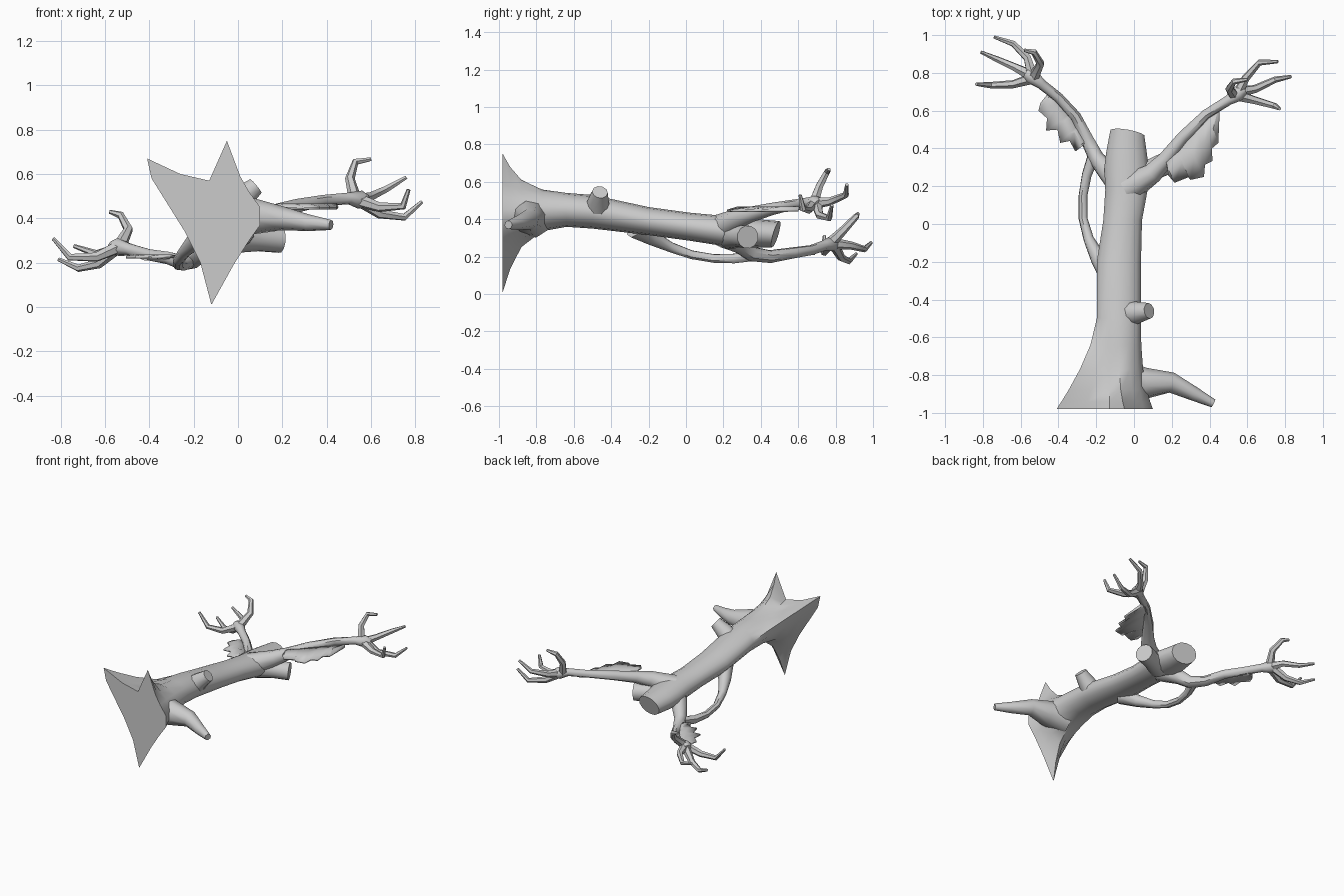
import bpy, bmesh, math
from mathutils import Vector


def finish(name, bm, angle=45):
    bmesh.ops.recalc_face_normals(bm, faces=bm.faces)
    me = bpy.data.meshes.new(name)
    bm.to_mesh(me)
    bm.free()
    ob = bpy.data.objects.new(name, me)
    bpy.context.collection.objects.link(ob)
    bpy.ops.object.select_all(action='DESELECT')
    ob.select_set(True)
    bpy.context.view_layer.objects.active = ob
    bpy.ops.object.shade_smooth_by_angle(angle=math.radians(angle))
    return ob


def loft(bm, rings):
    """Bridge rings of points and cap both ends."""
    vs = [[bm.verts.new(p) for p in r] for r in rings]
    n = len(vs[0])
    for a, b in zip(vs, vs[1:]):
        for i in range(n):
            j = (i + 1) % n
            bm.faces.new((a[i], a[j], b[j], b[i]))
    bm.faces.new(vs[0])
    bm.faces.new(vs[-1])


def tube(name, pts, sides=8):
    """Tapered tube through (x, y, z, radius) points."""
    P = [Vector(p[:3]) for p in pts]
    u = Vector((0.13, -0.2, 1))
    rings = []
    for i, p in enumerate(P):
        a = (p - P[i - 1]).normalized() if i else Vector()
        b = (P[i + 1] - p).normalized() if i < len(P) - 1 else Vector()
        t = (a + b).normalized()
        u = (u - t * u.dot(t)).normalized()
        v = t.cross(u)
        rings.append([p + (u * math.cos(k * math.tau / sides) +
                           v * math.sin(k * math.tau / sides)) * pts[i][3]
                      for k in range(sides)])
    bm = bmesh.new()
    loft(bm, rings)
    return finish(name, bm)


# Trunk: elliptical sections that flare into a star of roots (x, z, sharpness)
base = [(-.05, .75, 4.7), (.01, .59, 3), (.05, .52, 3), (.10, .45, 3),
        (.10, .37, 3), (.05, .30, 3), (-.02, .19, 4), (-.12, .01, 5),
        (-.17, .20, 4), (-.24, .34, 2), (-.39, .58, 1.5), (-.41, .67, 1.5),
        (-.26, .60, 2), (-.13, .57, 3)]
# y, centre x, centre z, half width, half height
sections = [(-.98, -.08, .45, .12, .09), (-.94, -.08, .45, .12, .09),
            (-.88, -.08, .45, .12, .09), (-.77, -.08, .45, .12, .095),
            (-.64, -.08, .45, .12, .09), (-.50, -.08, .44, .12, .09),
            (-.20, -.08, .39, .12, .075), (.02, -.06, .36, .105, .075),
            (.18, -.04, .34, .115, .08), (.30, -.04, .33, .12, .08),
            (.38, -.04, .325, .11, .075), (.48, -.035, .32, .092, .07)]
rings = []
for y, cx, cz, rx, rz in sections:
    t = max(0, (-.5 - y) / .48)
    ring = []
    for i, (bx, bz, p) in enumerate(base):
        a = math.pi / 2 - i * math.tau / len(base)
        ca, sa, f = math.cos(a), math.sin(a), t ** p
        tilt = (.02 * sa - .015 * ca) if y > .45 else 0
        ring.append((cx + rx * ca + (bx - cx - rx * ca) * f, y + tilt,
                     cz + rz * sa + (bz - cz - rz * sa) * f))
    rings.append(ring)
bm = bmesh.new()
loft(bm, rings)
finish("trunk", bm)

# Side root and cut stubs
tube("side_root", [(-.08, -.82, .41, .11), (.06, -.845, .41, .085),
                   (.20, -.84, .40, .055), (.32, -.90, .38, .038),
                   (.42, -.95, .37, .023)])
tube("upper_stub", [(-.05, -.47, .43, .075), (.02, -.47, .495, .058), (.08, -.46, .545, .042)], 10)
tube("lower_stub", [(-.02, .24, .32, .08), (.10, .29, .31, .06), (.19, .33, .305, .062)], 12)

# Branch arms
tube("right_arm", [(-.03, .19, .35, .08), (.10, .27, .40, .055), (.17, .345, .425, .042),
                   (.26, .46, .455, .033), (.38, .58, .48, .026),
                   (.50, .655, .49, .027), (.55, .69, .485, .042), (.58, .71, .475, .03)])
tube("left_arm", [(-.06, .20, .32, .075), (-.15, .29, .265, .052), (-.20, .35, .215, .042),
                  (-.25, .45, .20, .035), (-.31, .57, .22, .03), (-.40, .67, .235, .027),
                  (-.49, .74, .26, .028), (-.54, .78, .27, .042), (-.57, .80, .265, .03)])
tube("looping_branch", [(-.12, -.27, .36, .065), (-.19, -.18, .30, .042), (-.24, -.08, .25, .028),
                        (-.27, .03, .21, .024), (-.27, .15, .19, .024),
                        (-.25, .26, .19, .027), (-.21, .37, .21, .034)])

# Twig fingers
radii = (.03, .022, .017, .009)
fingers = {
    "right_thumb": [(.53, .68, .48), (.505, .715, .58), (.53, .755, .655), (.60, .765, .667)],
    "right_finger_1": [(.55, .69, .485), (.59, .77, .495), (.665, .855, .53), (.76, .86, .585)],
    "right_finger_2": [(.56, .70, .475), (.64, .715, .42), (.75, .765, .405), (.83, .78, .475)],
    "right_finger_3": [(.55, .68, .48), (.64, .655, .45), (.745, .625, .455), (.77, .61, .53)],
    "left_thumb": [(-.53, .78, .28), (-.495, .85, .35), (-.53, .91, .415), (-.58, .92, .43)],
    "left_finger_1": [(-.54, .79, .27), (-.565, .88, .26), (-.64, .955, .24), (-.74, .99, .275)],
    "left_finger_2": [(-.55, .79, .265), (-.63, .83, .195), (-.72, .87, .175), (-.81, .91, .215)],
    "left_finger_3": [(-.54, .77, .27), (-.64, .74, .225), (-.76, .735, .225), (-.835, .74, .31)],
}
for name, pts in fingers.items():
    tube(name, [p + (r,) for p, r in zip(pts, radii)], 6)


# Ragged leaf sheets hanging beside each arm
def leaf(name, inner, outer, z_in, z_out):
    bm = bmesh.new()
    a = [bm.verts.new((x, y, z_in)) for x, y in inner]
    b = [bm.verts.new((x, y, z_out)) for x, y in outer]
    n, m = len(a), len(b)
    mid = [bm.verts.new((a[i * n // m].co + b[i].co) / 2 + Vector((0, 0, .012))) for i in range(m)]
    for i in range(m - 1):
        bm.faces.new((b[i], b[i + 1], mid[i + 1], mid[i]))
        p, q = i * n // m, (i + 1) * n // m
        bm.faces.new((mid[i], mid[i + 1], a[q], a[p]) if p != q else (mid[i], mid[i + 1], a[p]))
    ob = finish(name, bm, 30)
    s = ob.modifiers.new("thickness", 'SOLIDIFY')
    s.thickness, s.offset = .012, 0


leaf("right_leaf", [(.17, .33), (.22, .40), (.27, .46), (.33, .53), (.39, .58), (.44, .61)],
     [(.185, .26), (.215, .22), (.29, .25), (.30, .235), (.37, .25), (.375, .315),
      (.415, .335), (.41, .40), (.445, .43), (.45, .60)], .455, .445)
leaf("left_leaf", [(-.25, .44), (-.29, .53), (-.33, .59), (-.38, .65), (-.42, .69)],
     [(-.30, .41), (-.31, .385), (-.34, .44), (-.39, .43), (-.405, .50), (-.465, .495),
      (-.46, .56), (-.505, .60), (-.495, .64), (-.46, .68)], .215, .225)
